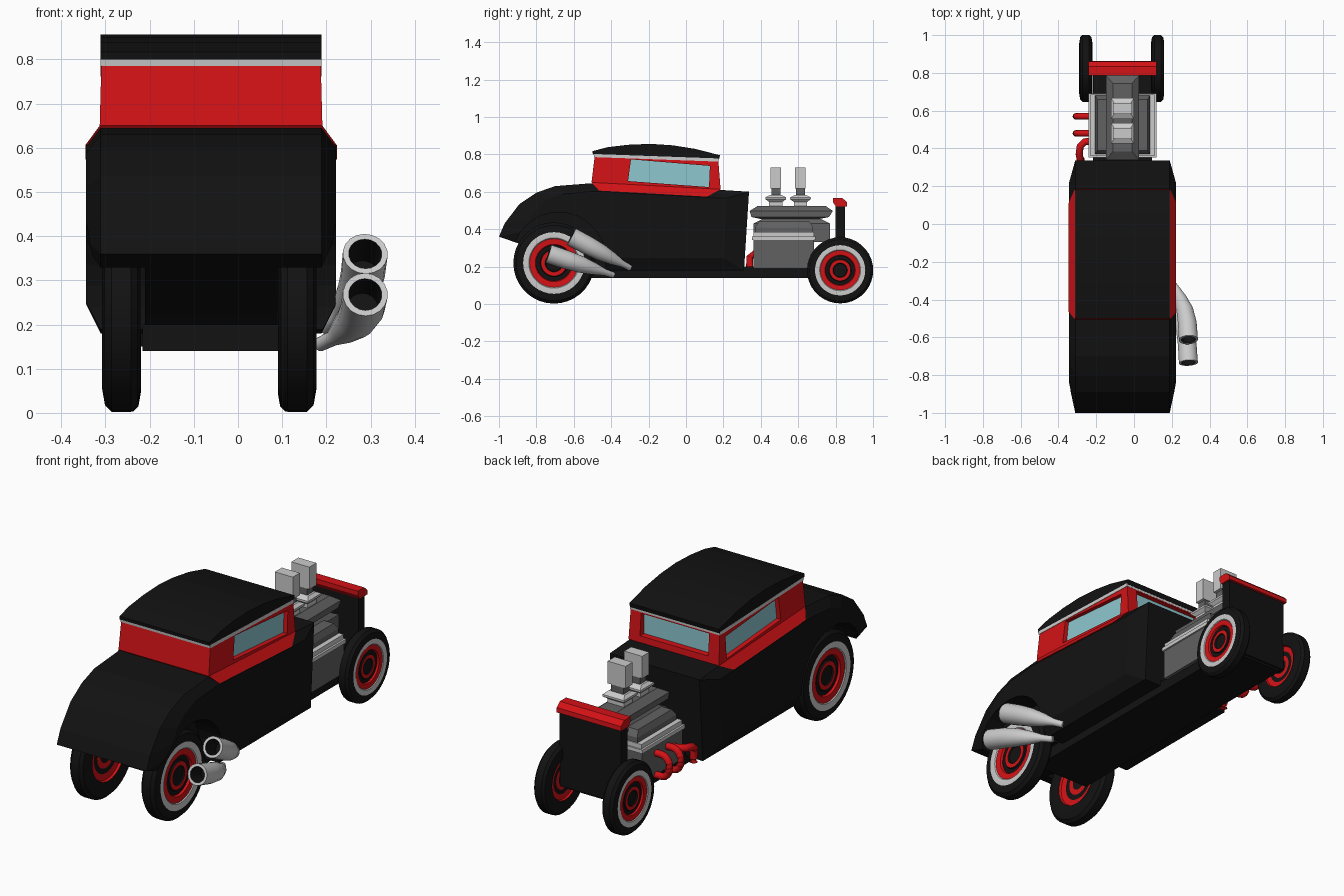
import bpy, bmesh, math
from mathutils import Vector

if "Cube" in bpy.data.objects:
    bpy.data.objects.remove(bpy.data.objects["Cube"])

CX = -0.061  # car centreline (side pipes push the bounding box off centre)


def material(name, rgb):
    m = bpy.data.materials.new(name)
    m.diffuse_color = (*rgb, 1)
    m.use_nodes = True
    m.node_tree.nodes["Principled BSDF"].inputs["Base Color"].default_value = m.diffuse_color
    return m


BLACK = material("black", (0.006, 0.006, 0.006))
RED = material("red", (0.65, 0.006, 0.008))
GLASS = material("glass", (0.27, 0.58, 0.63))
CHROME = material("light_grey", (0.55, 0.55, 0.55))
STEEL = material("dark_grey", (0.12, 0.12, 0.12))


def loft(name, rings, mats, bands=None, smooth=False):
    """Skin equal-length rings; bands = material index per gap."""
    bm = bmesh.new()
    vs = [[bm.verts.new(p) for p in r] for r in rings]
    n = len(rings[0])
    for k in range(len(rings) - 1):
        for i in range(n):
            j = (i + 1) % n
            f = bm.faces.new((vs[k][i], vs[k][j], vs[k + 1][j], vs[k + 1][i]))
            f.material_index = bands[k] if bands else 0
    for ring, idx in ((vs[0], 0), (vs[-1], -1)):
        bm.faces.new(ring).material_index = bands[idx] if bands else 0
    bmesh.ops.recalc_face_normals(bm, faces=bm.faces)
    me = bpy.data.meshes.new(name)
    bm.to_mesh(me)
    bm.free()
    for m in mats:
        me.materials.append(m)
    ob = bpy.data.objects.new(name, me)
    bpy.context.collection.objects.link(ob)
    if smooth:
        bpy.ops.object.select_all(action='DESELECT')
        ob.select_set(True)
        bpy.context.view_layer.objects.active = ob
        bpy.ops.object.shade_smooth_by_angle(angle=math.radians(32))
    return ob


def prism(name, pts, x0, x1, mat):
    """Side (y, z) profile extruded between two offsets from the centreline."""
    return loft(name, [[(CX + x, y, z) for y, z in pts] for x in (x0, x1)], [mat])


def stack(name, rows, mat, x=0):
    """Stacked rectangles: (half width, y0, y1, z)."""
    return loft(name, [[(CX + x - h, a, z), (CX + x + h, a, z), (CX + x + h, b, z), (CX + x - h, b, z)]
                       for h, a, b, z in rows], [mat])


def lathe_x(name, prof, y, z, mats, bands=None, n=32, smooth=False):
    """Revolve (x, radius) about an axis along x."""
    ang = [2 * math.pi * i / n for i in range(n)]
    return loft(name, [[(x, y + r * math.cos(a), z + r * math.sin(a)) for a in ang]
                       for x, r in prof], mats, bands, smooth)


def tube(name, path, radii, mats, hollow=0, n=16):
    pts = [Vector(p) for p in path]
    rows = []
    for i, p in enumerate(pts):
        t = (pts[min(i + 1, len(pts) - 1)] - pts[max(i - 1, 0)]).normalized()
        rows.append((p, t, radii[i]))
    bands = [0] * (len(rows) - 1)
    if hollow:
        p, t, r = rows[-1]
        rows += [(p, t, r * 0.74), (p - t * hollow, t, r * 0.7)]
        bands += [0, 1]
    rings = []
    for p, t, r in rows:
        q = t.to_track_quat('Z', 'X')
        rings.append([p + q @ Vector((r * math.cos(2 * math.pi * i / n), r * math.sin(2 * math.pi * i / n), 0))
                      for i in range(n)])
    return loft(name, rings, mats, bands, True)


def cut(ob, cutter):
    cutter.hide_render = True
    cutter.hide_set(True)
    m = ob.modifiers.new("cut", 'BOOLEAN')
    m.operation, m.solver, m.object = 'DIFFERENCE', 'EXACT', cutter


# Body with chamfered flanks
full = [(-1, .36), (-.97, .43), (-.89, .535), (-.8, .595), (-.7, .63), (-.51, .645), (.18, .61),
        (.337, .60), (.31, .18), (-.42, .18), (-.5, .225), (-.9, .325)]
side = [(-.85, .39), (-.84, .44), (-.80, .51), (-.74, .56), (-.66, .588), (-.49, .602), (.11, .570),
        (.22, .565), (.20, .245), (-.42, .245), (-.5, .26), (-.82, .35)]
body = loft("body", [[(CX + x, y, z) for y, z in p] for x, p in
                     ((-.2825, side), (-.25, full), (.25, full), (.2825, side))], [BLACK])
for s, tag in ((-1, "left"), (1, "right")):
    cut(body, lathe_x("arch_cutter_" + tag, [(CX + s * .15, .25), (CX + s * .4, .25)], -.68, .24, [BLACK]))
stack("chassis", [(.155, -.62, .84, .14), (.155, -.62, .84, .2)], BLACK)

# Cabin with flared belt line
cab = []
for h, yb, zb, yf, zf in ((.2845, -.465, .606, .112, .574), (.252, -.505, .65, .185, .613),
                          (.248, -.487, .80, .172, .775)):
    cab.append([(CX - h, yb, zb), (CX + h, yb, zb), (CX + h, yf, zf), (CX - h, yf, zf)])
cabin = loft("cabin", cab, [RED])
win = [(-.294, .773), (.128, .738), (.123, .625), (-.31, .657)]
for s, tag in ((-1, "left"), (1, "right")):
    cut(cabin, prism("window_cutter_" + tag, win, s * .222, s * .35, RED))
    prism("side_window_" + tag, win, s * .21, s * .228, GLASS)
cut(cabin, stack("windscreen_cutter", [(.19, .145, .3, .645), (.19, .145, .3, .755)], RED))
stack("windscreen", [(.19, .13, .15, .645), (.19, .13, .15, .755)], GLASS)

# Roof and its trim strip
prism("roof_trim", [(-.492, .785), (-.494, .802), (.175, .778), (.174, .761)], -.2505, .2505, CHROME)
prism("roof", [(-.498, .80), (-.5, .817), (-.42, .838), (-.31, .851), (-.19, .856), (-.07, .848),
               (.05, .829), (.182, .795), (.176, .772)], -.25, .25, BLACK)

# Wheels: (share of half width, share of radius), outer side first
shape = [(.55, .02), (.55, .2), (.7, .22), (.7, .32), (.55, .34), (.55, .44), (.8, .46), (.85, .6), (.95, .62),
         (1, .76), (.85, .93), (.5, 1), (-.5, 1), (-.85, .93), (-1, .76), (-.85, .6), (-.6, .58), (-.5, .44),
         (-.5, .32), (-.5, .2), (-.5, .02)]
bands = [0, 0, 1, 0, 0, 1, 1, 2, 2, 0, 0, 0, 0, 0, 0, 1, 1, 0, 1, 0]
for tag, y, z, r, off, hw in (("rear", -.706, .219, .217, .199, .0435), ("front", .824, .18, .177, .19, .035)):
    for s, lr in ((-1, "left"), (1, "right")):
        lathe_x(f"{tag}_wheel_{lr}", [(-.065 + s * (off + a * hw), r * b) for a, b in shape],
                y, z, [BLACK, RED, CHROME], bands, 36, True)

# Engine
stack("engine_block", [(.172, .36, .685, .19), (.172, .36, .685, .345)], STEEL)
stack("block_flange", [(.18, .352, .692, .343), (.18, .352, .692, .362)], CHROME)
stack("block_deck", [(.17, .36, .685, .362), (.17, .36, .685, .385)], CHROME)
for s, lr in ((-1, "left"), (1, "right")):
    stack("valve_cover_" + lr, [(.04, .37, .68, .38), (.04, .37, .68, .41), (.028, .39, .66, .44)], STEEL, s * .105)
stack("engine_core", [(.085, .36, .77, .33), (.085, .36, .77, .43), (.065, .41, .72, .455)], STEEL)
stack("intake_manifold", [(.055, .42, .69, .45), (.085, .35, .765, .465), (.087, .34, .785, .497),
                          (.05, .385, .745, .525)], STEEL)
for i, y in enumerate((.48, .612), 1):
    def sq(h, d, z): return (h, y - d, y + d, z)
    stack(f"carburettor_base_{i}", [sq(.045, .035, .52), sq(.045, .035, .545), sq(.06, .055, .56),
                                    sq(.06, .055, .57), sq(.045, .03, .583)], CHROME)
    stack(f"carburettor_neck_{i}", [sq(.035, .024, .58), sq(.035, .024, .62)], STEEL)
    stack(f"air_intake_{i}", [sq(.05, .028, .618), sq(.05, .028, .73)], CHROME)

# Radiator shell and red cap
stack("radiator", [(.172, .80, .85, .15), (.172, .80, .85, .535)], BLACK)
stack("radiator_cap", [(.18, .80, .862, .522), (.18, .785, .86, .545), (.18, .785, .835, .567)], RED)

# Red exhaust headers on the left
for i, y in enumerate((.57, .48), 1):
    arc = [math.radians(90 + 22.5 * k) for k in range(9)]
    path = [(-.22, y, .30)] + [(-.265 + .043 * math.cos(a), y, .245 + .055 * math.sin(a)) for a in arc]
    tube(f"header_{i}", path + [(-.22, y, .19)], [.017] * 11, [RED], n=12)
tube("header_3", [(-.22, .44, .28), (-.26, .435, .28), (-.285, .41, .277), (-.29, .37, .27), (-.285, .342, .25),
                  (-.28, .34, .2), (-.28, .34, .18)], [.019] * 7, [RED], n=12)

# Megaphone side pipes on the right
for i, (a, b) in enumerate((((.185, -.39, .155), (.288, -.735, .268)), ((.195, -.30, .193), (.288, -.613, .36))), 1):
    A, B = Vector(a), Vector(b)
    ks = ((0, 0), (.3, .13), (.55, .3), (.8, .5), (.94, .72), (1, 1))
    path = [(A.x + (B.x - A.x) * u, A.y + (B.y - A.y) * v, A.z + (B.z - A.z) * v) for u, v in ks]
    tube(f"side_pipe_{i}", path, [.016, .018, .033, .045, .05, .051], [CHROME, BLACK], hollow=.1, n=18)
